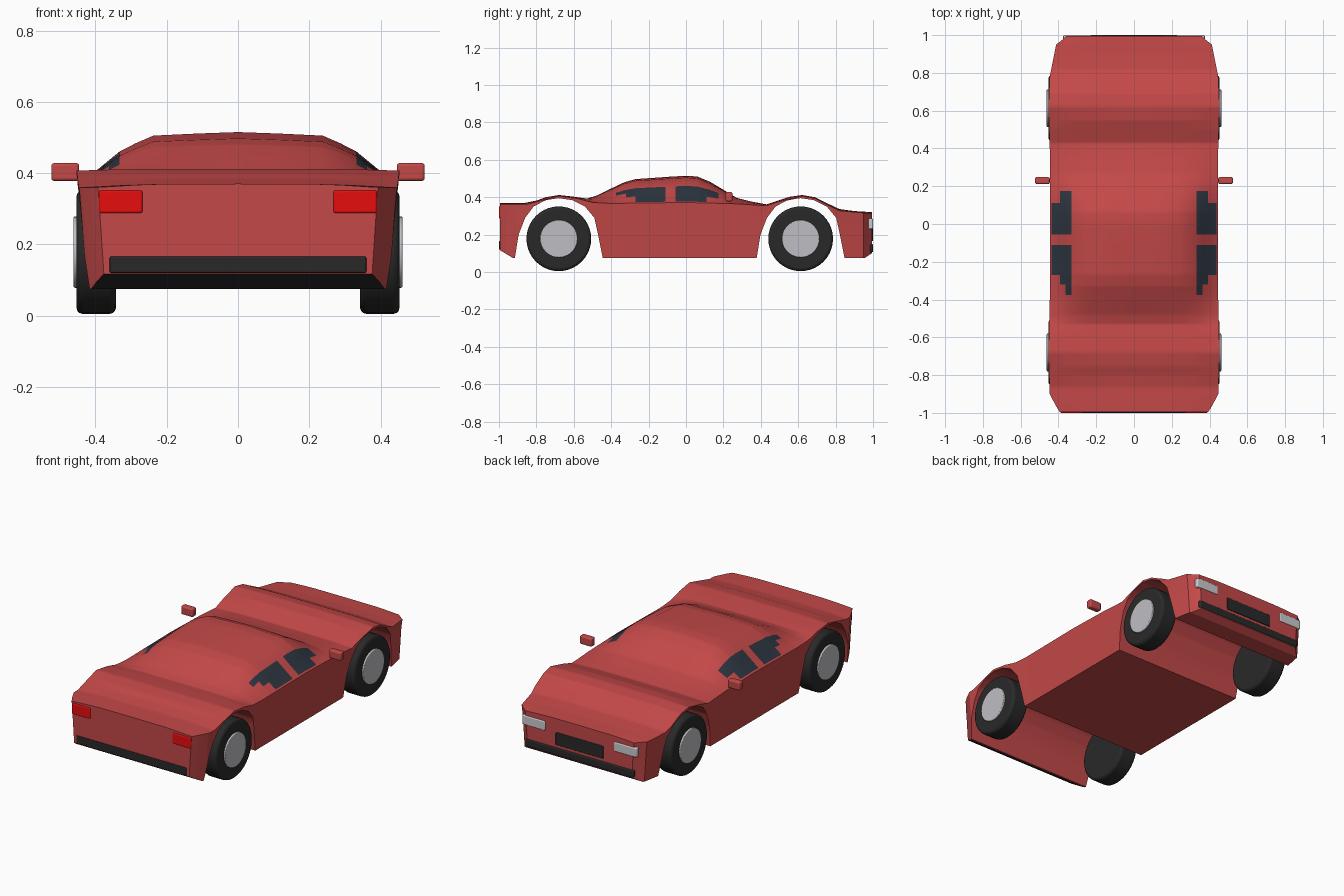
import bpy, bmesh, math

cube = bpy.data.objects.get("Cube")
if cube:
    bpy.data.objects.remove(cube, do_unlink=True)


def material(name, r, g, b):
    m = bpy.data.materials.new(name)
    m.use_nodes = True
    m.diffuse_color = (r, g, b, 1)
    m.node_tree.nodes["Principled BSDF"].inputs["Base Color"].default_value = (r, g, b, 1)
    return m


RED = material("body red", 0.55, 0.065, 0.065)
GLASS = material("window glass", 0.025, 0.035, 0.05)
BLACK = material("rubber black", 0.022, 0.022, 0.022)
METAL = material("hub silver", 0.52, 0.52, 0.55)
LAMP = material("headlight grey", 0.6, 0.6, 0.62)
TAIL = material("tail light red", 0.8, 0.004, 0.004)


def interp(points, y):
    """Straight-line value of a (y, value) profile."""
    if y <= points[0][0]:
        return points[0][1]
    for (a, va), (b, vb) in zip(points, points[1:]):
        if y <= b:
            return va + (vb - va) * (y - a) / (b - a)
    return points[-1][1]


def finish(ob, mats, angle=30):
    for m in mats:
        ob.data.materials.append(m)
    bpy.ops.object.select_all(action="DESELECT")
    ob.select_set(True)
    bpy.context.view_layer.objects.active = ob
    bpy.ops.object.shade_smooth_by_angle(angle=math.radians(angle))


# Body profiles along the length: roof line, shoulder, half width, underside
END = 0.995
ROOF = [(-1, .37), (-.86, .37), (-.8, .382), (-.75, .4), (-.68, .412), (-.6, .403), (-.53, .393),
        (-.48, .408), (-.4, .447), (-.33, .48), (-.27, .497), (-.1, .509), (0, .515), (.06, .511),
        (.13, .482), (.2, .44), (.27, .397), (.35, .377), (.43, .362), (.5, .385), (.55, .402),
        (.62, .412), (.69, .4), (.75, .37), (.82, .337), (.9, .326), (1, .32)]
SHOULDER = [(-1, .36), (-.86, .36), (-.8, .376), (-.68, .407), (-.58, .393), (-.5, .372), (-.4, .367),
            (0, .372), (.27, .365), (.43, .355), (.5, .378), (.62, .407), (.69, .394), (.75, .363),
            (.82, .328), (1, .312)]
WIDTH = [(-1, .39), (-.96, .415), (-.9, .446), (-.68, .453), (-.4, .446), (.4, .446), (.62, .453),
         (.78, .446), (.95, .412), (.975, .38), (1, .352)]
ARCH = [(-.235, .075), (-.215, .2), (-.18, .29), (-.135, .35), (-.07, .385), (0, .395),
        (.07, .385), (.14, .35), (.19, .29), (.21, .2), (.235, .075)]
REAR_AXLE, FRONT_AXLE = -.68, .613
FLOOR = [(-1, .12), (-.925, .075)]
for axle in (REAR_AXLE, FRONT_AXLE):
    FLOOR += [(axle + dy, z) for dy, z in ARCH]
FLOOR += [(.955, .075), (1, .105)]
# Cross-section crown: position across half width, rise above the shoulder
CROWN = [(0, 1), (.12, .97), (.24, .93), (.29, .78), (.335, .62), (.365, .45), (.395, .28),
         (.44, .04), (.45, 0)]


def build_body():
    stations = {round(-END + 2 * END * i / 72, 3) for i in range(73)}
    stations |= {round(p[0], 3) for p in FLOOR + WIDTH + ROOF if abs(p[0]) < END}
    stations |= {-.375, -.32, -.11, -.055, .11, .175}
    bm = bmesh.new()
    rings = []
    for y in sorted(stations):
        roof, edge = interp(ROOF, y), interp(SHOULDER, y)
        w, floor = interp(WIDTH, y), interp(FLOOR, y)
        half = [(x * w / .45, edge + (roof - edge) * f) for x, f in CROWN]
        for t in (.2, .6, 1):
            z = edge - .006 + (floor - edge + .006) * t
            half.append((w * (1 - .05 * max(0, .37 - z) / .3), z))
        loop = half + [(-x, z) for x, z in reversed(half[1:])]
        rings.append([bm.verts.new((x, y, z)) for x, z in loop])
    n = len(rings[0])
    for a, b in zip(rings, rings[1:]):
        for i in range(n):
            j = (i + 1) % n
            bm.faces.new((a[i], a[j], b[j], b[i]))
    bm.faces.new(rings[0])
    bm.faces.new(rings[-1])
    bmesh.ops.recalc_face_normals(bm, faces=bm.faces)
    # Side windows and dark rear valance are picked by position
    for f in bm.faces:
        c = f.calc_center_median()
        x = abs(c.x) * .45 / interp(WIDTH, c.y)
        if f.normal.z > .1 and .335 < x < .44:
            rear = -.375 if x < .365 else -.32 if x < .395 else -.27
            front = .11 if x > .395 else .175
            if rear < c.y < -.11 or -.055 < c.y < front:
                f.material_index = 1
        if c.y < -.925 and f.normal.z < -.3:
            f.material_index = 2
    me = bpy.data.meshes.new("car_body")
    bm.to_mesh(me)
    bm.free()
    ob = bpy.data.objects.new("car_body", me)
    bpy.context.collection.objects.link(ob)
    finish(ob, [RED, GLASS, BLACK], 32)


def box(name, mat, xs, ys, zs, bevel=.006):
    lo, hi = zip(xs, ys, zs)
    bpy.ops.mesh.primitive_cube_add(size=1, location=[(a + b) / 2 for a, b in zip(lo, hi)])
    ob = bpy.context.object
    ob.name = name
    ob.scale = [b - a for a, b in zip(lo, hi)]
    bpy.ops.object.transform_apply(location=False, rotation=False, scale=True)
    add_bevel(ob, bevel)
    finish(ob, [mat])


def add_bevel(ob, width):
    mod = ob.modifiers.new("rounded edges", "BEVEL")
    mod.width = width
    mod.segments = 3
    mod.limit_method = "ANGLE"


def disc(name, mat, x0, x1, y, radius, bevel):
    bpy.ops.mesh.primitive_cylinder_add(vertices=40, radius=radius, depth=abs(x1 - x0),
                                        location=((x0 + x1) / 2, y, .178),
                                        rotation=(0, math.pi / 2, 0))
    ob = bpy.context.object
    ob.name = name
    add_bevel(ob, bevel)
    finish(ob, [mat])


build_body()

for side, s in (("left", 1), ("right", -1)):
    def span(a, b):
        return sorted((s * a, s * b))

    # Wheels
    for end, y in (("front", FRONT_AXLE), ("rear", REAR_AXLE)):
        disc(f"{end}_{side}_tyre", BLACK, s * .343, s * .453, y, .173, .016)
        disc(f"{end}_{side}_hub", METAL, s * .42, s * .462, y, .1, .004)
    # Mirrors and lamps
    box(f"{side}_mirror", RED, span(.446, .524), (.212, .248), (.378, .428), .008)
    box(f"{side}_tail_light", TAIL, span(.268, .39), (-1, -.985), (.287, .352))
    box(f"{side}_headlight", LAMP, span(.225, .375), (.975, 1), (.23, .286))

# Bumpers and grille
box("rear_bumper", BLACK, (-.36, .36), (-1, -.985), (.12, .166), .004)
box("front_bumper", BLACK, (-.355, .355), (.972, 1), (.105, .15), .008)
box("grille", BLACK, (-.155, .155), (.985, 1), (.165, .24), .004)
